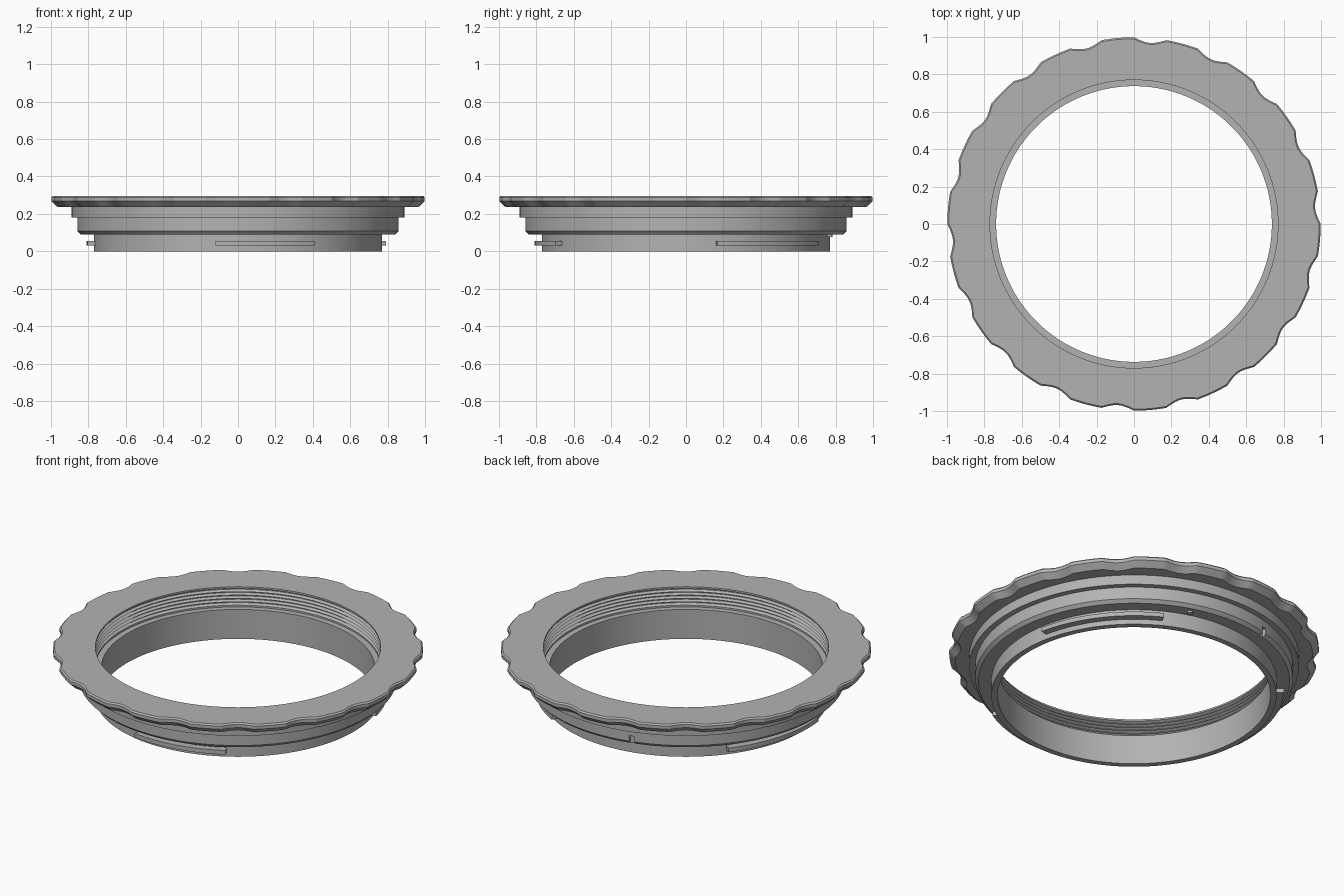
import bpy, bmesh, math
from mathutils import Matrix

old = bpy.data.objects.get("Cube")
if old:
    bpy.data.objects.remove(old, do_unlink=True)

metal = bpy.data.materials.new("satin_grey")
metal.use_nodes = True
GREY = (0.45, 0.45, 0.45, 1)
metal.diffuse_color = GREY
metal.node_tree.nodes["Principled BSDF"].inputs["Base Color"].default_value = GREY


def finish(bm, name):
    bmesh.ops.recalc_face_normals(bm, faces=bm.faces)
    mesh = bpy.data.meshes.new(name)
    bm.to_mesh(mesh)
    bm.free()
    mesh.materials.append(metal)
    obj = bpy.data.objects.new(name, mesh)
    bpy.context.collection.objects.link(obj)
    return obj


def smooth(obj):
    bpy.ops.object.select_all(action="DESELECT")
    obj.select_set(True)
    bpy.context.view_layer.objects.active = obj
    bpy.ops.object.shade_smooth_by_angle(angle=math.radians(25))


def sweep(name, profile, start=0, end=360, step=1, shape=None):
    """Turn a closed (radius, height) profile about z, whole or in part."""
    bm = bmesh.new()
    full = end - start == 360
    count = round((end - start) / step)
    rings = []
    for i in range(count + (not full)):
        deg = start + (end - start) * i / count
        a = math.radians(deg)
        ring = []
        for r, z in profile:
            r -= shape(deg, r) if shape else 0
            ring.append(bm.verts.new((r * math.cos(a), r * math.sin(a), z)))
        rings.append(ring)
    n = len(profile)
    for i in range(count):
        p, q = rings[i], rings[(i + 1) % len(rings)]
        for j in range(n):
            k = (j + 1) % n
            bm.faces.new((p[j], q[j], q[k], p[k]))
    if not full:
        bm.faces.new(rings[0])
        bm.faces.new(rings[-1])
    return finish(bm, name)


# Finger scallops: each 20 degree period is half round rim, half hollow
def scallop(deg, r):
    t = (deg % 20) / 10
    return 0.026 * math.sin(math.pi * t) if r > 0.93 and t < 1 else 0


# Stepped body with scalloped flange outside, thread and plain bore inside
profile = [(0.737, 0), (0.77, 0), (0.77, 0.09), (0.84, 0.09), (0.858, 0.108),
           (0.858, 0.18), (0.89, 0.18), (0.89, 0.237), (0.965, 0.237),
           (0.998, 0.268), (0.998, 0.287), (0.99, 0.295), (0.77, 0.295)]
PITCH = 0.02
for i in range(5):
    z = 0.285 - i * PITCH
    profile += [(0.77, z), (0.786, z - PITCH * 0.4), (0.786, z - PITCH * 0.6)]
profile += [(0.77, 0.185), (0.77, 0.175), (0.737, 0.175)]
body = sweep("adapter_ring", profile, shape=scallop)


# Small lock slot in the lower step
bm = bmesh.new()
bmesh.ops.create_cube(bm, size=1, matrix=Matrix.Rotation(math.radians(105), 4, "Z")
                      @ Matrix.Translation((0.86, 0, 0.11))
                      @ Matrix.Diagonal((0.05, 0.03, 0.06, 1)))
cutter = finish(bm, "lock_slot_cutter")
cutter.hide_render = True
cutter.hide_set(True)
cut = body.modifiers.new("lock_slot", "BOOLEAN")
cut.object = cutter
cut.operation = "DIFFERENCE"
cut.solver = "EXACT"
smooth(body)

# Bayonet tabs around the lower collar
for i, (a, b) in enumerate([(-98.5, -59.6), (12, 61.5), (141.4, 187)]):
    tab = sweep(f"bayonet_tab_{i + 1}",
                [(0.76, 0.03), (0.81, 0.03), (0.81, 0.055), (0.76, 0.055)], a, b)
    smooth(tab)

# Short index pin under the step
bm = bmesh.new()
bmesh.ops.create_cone(bm, cap_ends=True, segments=24, radius1=0.014, radius2=0.014, depth=0.03,
                      matrix=Matrix.Rotation(math.radians(72), 4, "Z")
                      @ Matrix.Translation((0.808, 0, 0.092)))
smooth(finish(bm, "index_pin"))
